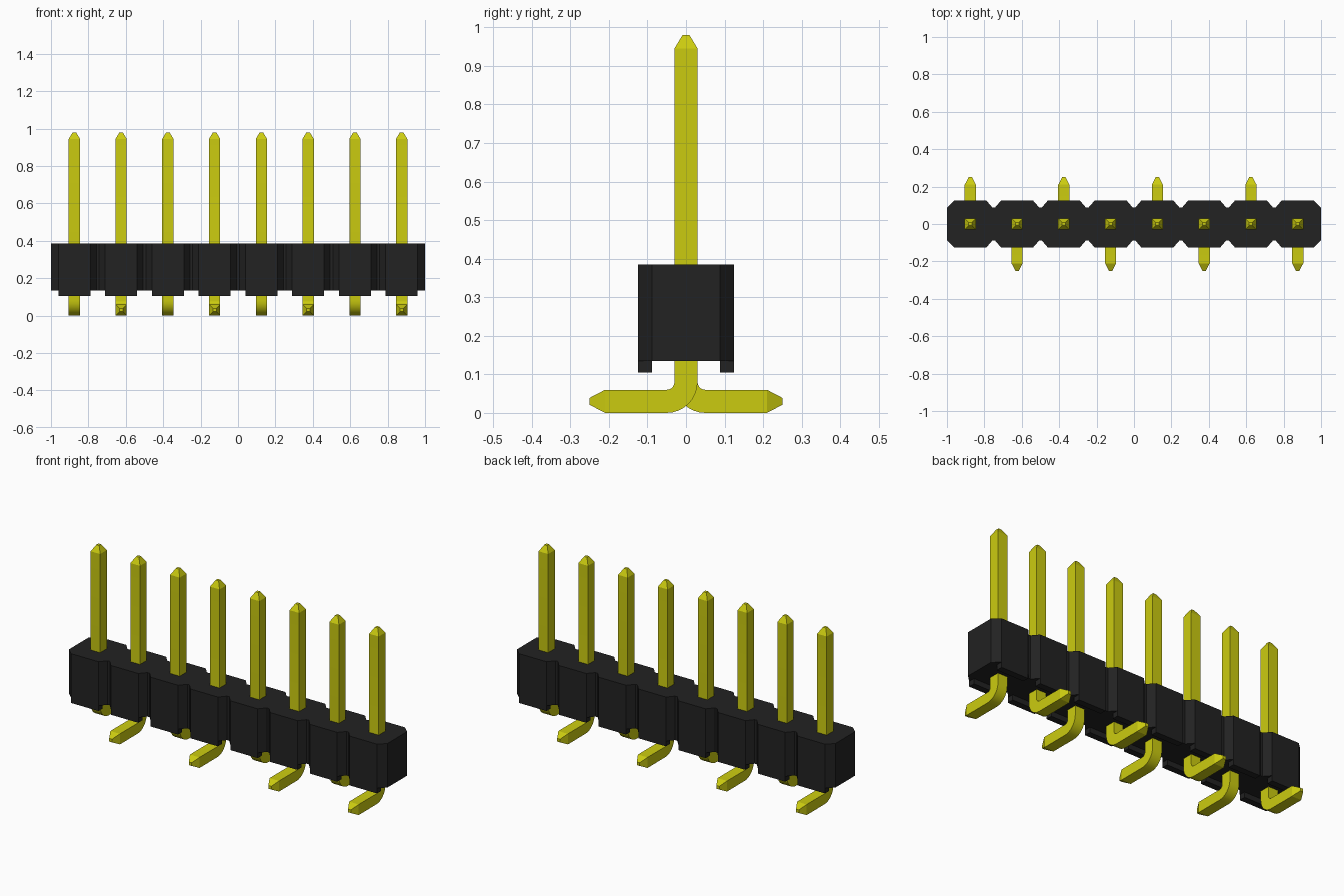
import bpy, bmesh, math
from mathutils import Vector

cube = bpy.data.objects.get("Cube")
if cube:
    bpy.data.objects.remove(cube, do_unlink=True)

COUNT, PITCH = 8, 0.25
HALF = 0.03            # half width of a pin
TIP = 0.009            # half width of a pin's blunt tip
DEPTH, FLAT, NOTCH = 0.125, 0.086, 0.088
BASE, TOP = 0.135, 0.385


def material(name, rgb):
    m = bpy.data.materials.new(name)
    m.use_nodes = True
    m.diffuse_color = (*rgb, 1)
    m.node_tree.nodes["Principled BSDF"].inputs["Base Color"].default_value = (*rgb, 1)
    return m


gold = material("gold yellow", (0.6, 0.6, 0.005))
black = material("black plastic", (0.016, 0.016, 0.016))


def finish(name, bm, mat):
    bmesh.ops.recalc_face_normals(bm, faces=bm.faces)
    mesh = bpy.data.meshes.new(name)
    bm.to_mesh(mesh)
    bm.free()
    mesh.materials.append(mat)
    obj = bpy.data.objects.new(name, mesh)
    bpy.context.collection.objects.link(obj)
    return obj


def prism(bm, outline, low, high):
    face = bm.faces.new([bm.verts.new((x, y, low)) for x, y in outline])
    grown = bmesh.ops.extrude_face_region(bm, geom=[face], use_keep_orig=True)
    verts = [g for g in grown["geom"] if isinstance(g, bmesh.types.BMVert)]
    bmesh.ops.translate(bm, verts=verts, vec=(0, 0, high - low))


centres = [(i - (COUNT - 1) / 2) * PITCH for i in range(COUNT)]

# Housing: a row of joined octagons with narrow notches between them
front = []
for i, x in enumerate(centres):
    left = PITCH / 2 - (0.007 if i else 0)
    right = PITCH / 2 - (0.007 if i < COUNT - 1 else 0)
    front += [(x - left, -NOTCH), (x - FLAT, -DEPTH), (x + FLAT, -DEPTH), (x + right, -NOTCH)]
back = [(x, -y) for x, y in reversed(front)]
bm = bmesh.new()
prism(bm, front + back, BASE, TOP)
finish("housing", bm, black)

# Standoff feet under both long sides
bm = bmesh.new()
for x in centres:
    for side in (-1, 1):
        near, far = side * NOTCH, side * DEPTH
        prism(bm, [(x - FLAT, near), (x + FLAT, near), (x + FLAT, far), (x - FLAT, far)], 0.105, BASE)
finish("housing_feet", bm, black)


def pin(name, x, side):
    """Square wire swept down, round a bend and out to one side."""
    bend, steps = 0.05, 8
    stations = [(0, 0.98, 0, TIP), (0, 0.945, 0, HALF)]
    for s in range(steps + 1):
        a = math.pi / 2 * s / steps
        stations.append((bend * (1 - math.cos(a)), HALF + bend * (1 - math.sin(a)), a, HALF))
    stations += [(0.21, HALF, math.pi / 2, HALF), (0.25, HALF, math.pi / 2, TIP)]
    bm = bmesh.new()
    rings = []
    for out, z, a, h in stations:
        across = Vector((0, side * math.cos(a), math.sin(a)))
        centre = Vector((x, side * out, z))
        rings.append([bm.verts.new(centre + Vector((u * h, 0, 0)) + across * v * h)
                      for u, v in ((-1, -1), (1, -1), (1, 1), (-1, 1))])
    for r, s in zip(rings, rings[1:]):
        for k in range(4):
            n = (k + 1) % 4
            bm.faces.new((r[k], r[n], s[n], s[k]))
    bm.faces.new(rings[0])
    bm.faces.new(rings[-1])
    return finish(name, bm, gold)


# Pins, their tails alternating back and front
pins = [pin(f"pin_{i + 1}", x, 1 if i % 2 == 0 else -1) for i, x in enumerate(centres)]

bpy.ops.object.select_all(action="DESELECT")
for p in pins:
    p.select_set(True)
bpy.context.view_layer.objects.active = pins[0]
bpy.ops.object.shade_smooth_by_angle(angle=math.radians(20))
